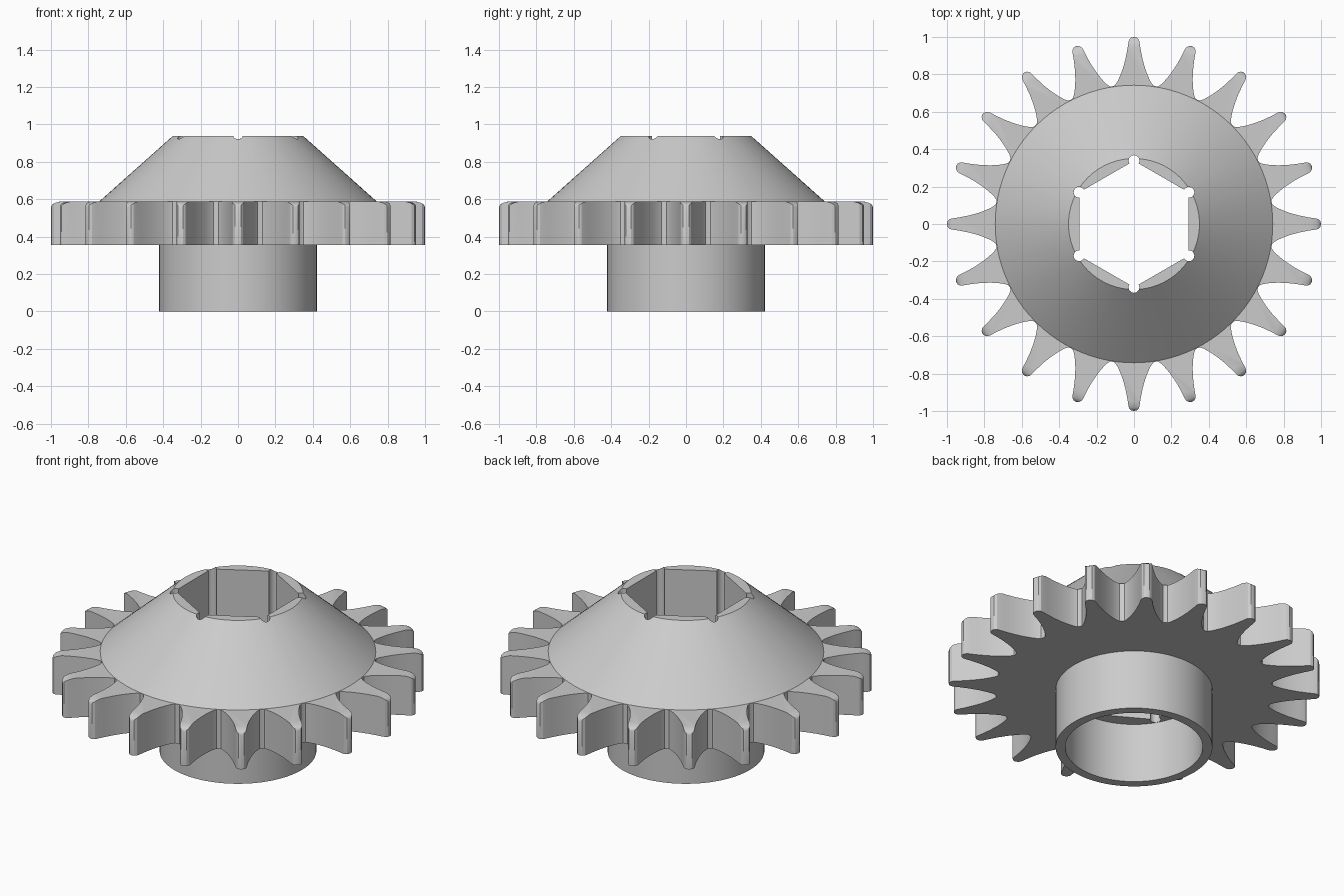
import bpy
import bmesh
from math import cos, sin, pi, radians
from mathutils import Vector, Matrix

cube = bpy.data.objects.get("Cube")
if cube:
    bpy.data.objects.remove(cube, do_unlink=True)

TEETH = 20
SEGMENTS = 96
PLATE_BOTTOM, PLATE_TOP, CONE_TOP = 0.355, 0.588, 0.937

steel = bpy.data.materials.new("steel_grey")
steel.use_nodes = True
grey = (0.6, 0.6, 0.6, 1.0)
steel.diffuse_color = grey
steel.node_tree.nodes["Principled BSDF"].inputs["Base Color"].default_value = grey


def finish(name, bm):
    bmesh.ops.recalc_face_normals(bm, faces=bm.faces)
    mesh = bpy.data.meshes.new(name)
    bm.to_mesh(mesh)
    bm.free()
    mesh.materials.append(steel)
    obj = bpy.data.objects.new(name, mesh)
    bpy.context.collection.objects.link(obj)
    return obj


def prism(name, outline, low, high):
    """Extrude a flat outline between two heights."""
    bm = bmesh.new()
    face = bm.faces.new([bm.verts.new((x, y, low)) for x, y in outline])
    made = bmesh.ops.extrude_face_region(bm, geom=[face])
    top = [v for v in made["geom"] if isinstance(v, bmesh.types.BMVert)]
    bmesh.ops.translate(bm, verts=top, vec=(0, 0, high - low))
    return finish(name, bm)


def lathe(name, profile):
    """Stack circles of (radius, height) into a closed solid."""
    bm = bmesh.new()
    angles = [2 * pi * i / SEGMENTS for i in range(SEGMENTS)]
    rings = [[bm.verts.new((r * cos(a), r * sin(a), z)) for a in angles]
             for r, z in profile]
    for low, high in zip(rings, rings[1:]):
        for i in range(SEGMENTS):
            j = (i + 1) % SEGMENTS
            bm.faces.new((low[i], low[j], high[j], high[i]))
    bm.faces.new(rings[0])
    bm.faces.new(rings[-1])
    return finish(name, bm)


def circle(radius, count, start=0.0, centre=(0, 0)):
    return [(centre[0] + radius * cos(start + 2 * pi * i / count),
             centre[1] + radius * sin(start + 2 * pi * i / count))
            for i in range(count)]


def combine(target, tool, operation):
    """Apply a boolean and discard its tool."""
    mod = target.modifiers.new(operation.lower(), "BOOLEAN")
    mod.operation, mod.solver, mod.object = operation, "EXACT", tool
    bpy.context.view_layer.objects.active = target
    bpy.ops.object.modifier_apply(modifier=mod.name)
    bpy.data.objects.remove(tool, do_unlink=True)


# Toothed plate: one concave tooth flank, mirrored and repeated
flank = [(0.736, 0.1165), (0.740, 0.104), (0.757, 0.091), (0.79, 0.075),
         (0.83, 0.060), (0.88, 0.046), (0.93, 0.036), (0.97, 0.030),
         (0.985, 0.026), (0.996, 0.015)]
tooth = [(r, -w) for r, w in flank] + [(1.0, 0)] + [(r, w) for r, w in flank[:0:-1]]
outline = []
for i in range(TEETH):
    turn = Matrix.Rotation(2 * pi * i / TEETH, 2)
    outline += [tuple(turn @ Vector(p)) for p in tooth]
sprocket = prism("sprocket", outline, PLATE_BOTTOM, PLATE_TOP)

# Rounded upper edge of the tooth tips
rounding = lathe("tip_rounding", [(1.05, 0.2), (1.05, 0.5), (1.001, 0.555),
                                  (0.994, 0.57), (0.98, 0.58), (0.95, PLATE_TOP),
                                  (0.90, 0.60)])
combine(sprocket, rounding, "INTERSECT")

# Conical collar above and round hub below
cone = lathe("cone", [(0.68, 0.45), (0.742, PLATE_TOP), (0.35, CONE_TOP)])
combine(sprocket, cone, "UNION")
hub = lathe("hub", [(0.422, 0.0), (0.422, 0.45)])
combine(sprocket, hub, "UNION")

# Round counterbore, then hexagonal bore with corner relief holes
counterbore = lathe("counterbore", [(0.37, -0.1), (0.37, PLATE_BOTTOM)])
combine(sprocket, counterbore, "DIFFERENCE")
hexagon = prism("hex_bore", circle(0.338, 6, radians(30)), 0.2, 1.1)
combine(sprocket, hexagon, "DIFFERENCE")
for x, y in circle(0.339, 6, radians(30)):
    relief = prism("corner_relief", circle(0.029, 20, 0.05, (x, y)), 0.2, 1.1)
    combine(sprocket, relief, "DIFFERENCE")

# Smooth the curved walls while keeping edges crisp
bpy.ops.object.select_all(action="DESELECT")
sprocket.select_set(True)
bpy.context.view_layer.objects.active = sprocket
bpy.ops.object.shade_smooth_by_angle(angle=radians(30))
